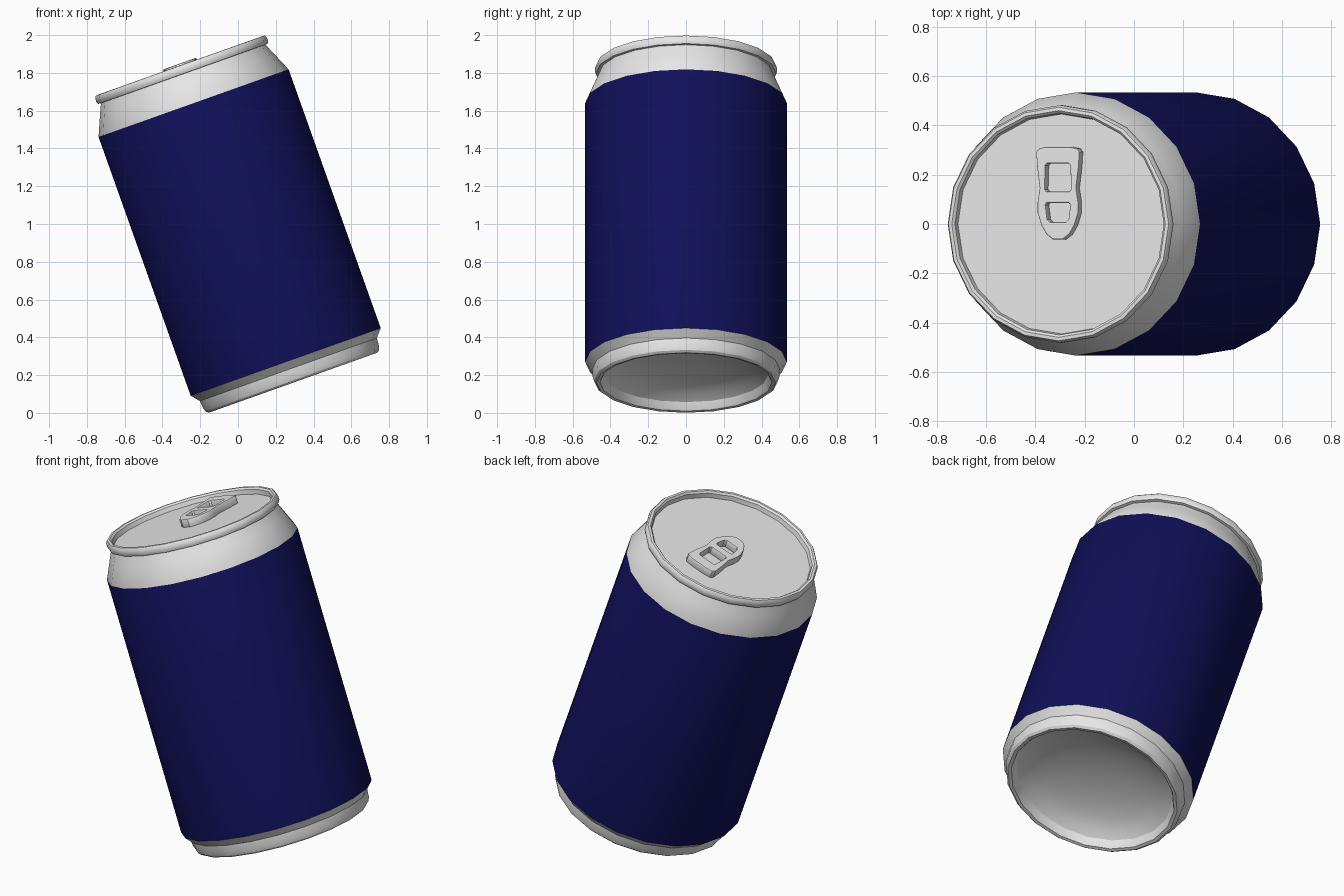
import bpy, bmesh, math
from mathutils import Matrix

if "Cube" in bpy.data.objects:
    bpy.data.objects.remove(bpy.data.objects["Cube"])

SIDES = 20
TILT = Matrix.Translation((0.2525, 0, 0.27)) @ Matrix.Rotation(math.radians(-19.6), 4, 'Y')


def material(name, rgb):
    m = bpy.data.materials.new(name)
    m.diffuse_color = (*rgb, 1)
    m.use_nodes = True
    m.node_tree.nodes["Principled BSDF"].inputs["Base Color"].default_value = m.diffuse_color
    return m


silver = material("silver metal", (0.8, 0.8, 0.8))
blue = material("dark blue paint", (0.005, 0.005, 0.1))


def smooth(ob, angle=30):
    bpy.ops.object.select_all(action='DESELECT')
    ob.select_set(True)
    bpy.context.view_layer.objects.active = ob
    bpy.ops.object.shade_smooth_by_angle(angle=math.radians(angle))


def lathe(name, profile):
    """Revolve (radius, height) points about z; radius 0 closes to a pole."""
    bm = bmesh.new()
    rings = []
    for r, z in profile:
        if r == 0:
            rings.append([bm.verts.new((0, 0, z))] * SIDES)
        else:
            rings.append([bm.verts.new((r * math.cos(k * math.tau / SIDES),
                                        r * math.sin(k * math.tau / SIDES), z))
                          for k in range(SIDES)])
    for a, b in zip(rings, rings[1:]):
        for k in range(SIDES):
            n = (k + 1) % SIDES
            quad = [a[k], a[n], b[n], b[k]]
            bm.faces.new(list(dict.fromkeys(quad)))
    bmesh.ops.recalc_face_normals(bm, faces=bm.faces)
    me = bpy.data.meshes.new(name)
    bm.to_mesh(me)
    bm.free()
    ob = bpy.data.objects.new(name, me)
    bpy.context.collection.objects.link(ob)
    return ob


# Can shell: domed underside, foot, body, shoulder, rolled rim and sunken lid
dome = [(0.45 * math.sin(t), -0.105 + 0.13 * math.cos(t))
        for t in (i * math.pi / 12 for i in range(1, 7))]
profile = [(0, 0.025)] + dome + [
    (0.456, -0.114), (0.474, -0.117), (0.487, -0.106), (0.494, -0.085), (0.497, -0.043),
    (0.534, 0.0), (0.534, 1.454),
    (0.488, 1.56), (0.462, 1.618),
    (0.478, 1.619), (0.483, 1.632), (0.482, 1.652), (0.474, 1.665),
    (0.460, 1.666), (0.450, 1.656), (0.446, 1.63), (0, 1.63)]
can = lathe("can_shell", profile)
can.data.materials.append(silver)
can.data.materials.append(blue)
for f in can.data.polygons:
    # the tall straight wall carries the paint
    f.material_index = 1 if 0.5 < f.center.z < 1.0 else 0
smooth(can)
can.matrix_world = TILT

# Pull tab: mirrored outline with two finger holes, filled and bevelled
half = [(0.05, 0.313), (0.083, 0.306), (0.094, 0.292), (0.09, 0.23), (0.079, 0.145),
        (0.088, 0.09), (0.088, 0.045), (0.072, -0.005), (0.05, -0.042), (0.022, -0.063)]
upper_hole = [(0.045, 0.246), (0.053, 0.238), (0.056, 0.14), (0.048, 0.131)]
lower_hole = [(0.046, 0.086), (0.053, 0.078), (0.045, 0.018), (0.034, 0.008)]
cu = bpy.data.curves.new("pull_tab_outline", 'CURVE')
cu.dimensions = '2D'
cu.fill_mode = 'BOTH'
cu.extrude = 0.018
cu.bevel_depth = 0.006
cu.bevel_resolution = 1
cu.offset = -0.006
for side in (half, upper_hole, lower_hole):
    loop = side + [(-x, y) for x, y in reversed(side)]
    sp = cu.splines.new('POLY')
    sp.points.add(len(loop) - 1)
    for p, (x, y) in zip(sp.points, loop):
        p.co = (x, y, 0, 1)
    sp.use_cyclic_u = True
tab = bpy.data.objects.new("pull_tab", cu)
bpy.context.collection.objects.link(tab)
bpy.ops.object.select_all(action='DESELECT')
tab.select_set(True)
bpy.context.view_layer.objects.active = tab
bpy.ops.object.convert(target='MESH')
tab = bpy.context.view_layer.objects.active
tab.name = "pull_tab"
tab.data.materials.clear()
tab.data.materials.append(silver)
smooth(tab)
tab.matrix_world = TILT @ Matrix.Translation((0, 0, 1.652))
